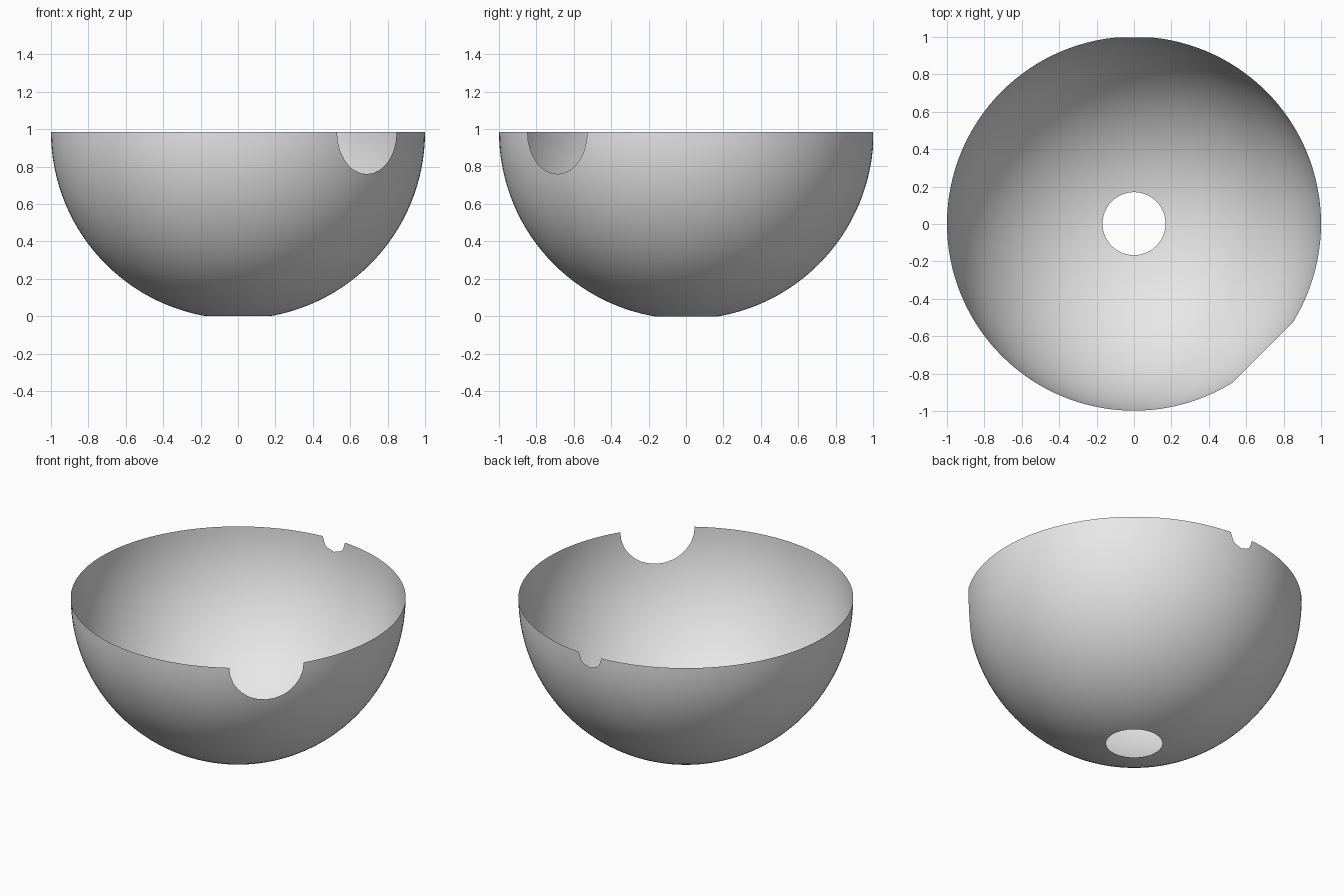
import bpy, bmesh, math
from mathutils import Vector

if "Cube" in bpy.data.objects:
    bpy.data.objects.remove(bpy.data.objects["Cube"])

# Thin spherical bowl; every round opening is a planar slice off the sphere
HOLE_R, BIG_R, SMALL_R = 0.17, 0.227, 0.085

bm = bmesh.new()
bmesh.ops.create_uvsphere(bm, u_segments=128, v_segments=64, radius=1.0)


def slice_off(normal, opening_radius):
    """Remove the cap lying along normal, leaving a circular opening."""
    n = Vector(normal).normalized()
    dist = math.sqrt(1 - opening_radius ** 2)
    bmesh.ops.bisect_plane(bm, geom=bm.verts[:] + bm.edges[:] + bm.faces[:],
                           dist=1e-5, plane_co=n * dist, plane_no=n, clear_outer=True)


slice_off((0, 0, 1), 1.0)          # open rim
slice_off((0, 0, -1), HOLE_R)      # drain hole
slice_off((1, -1, 0), BIG_R)       # large front-right rim notch
slice_off((0, 1, 0), SMALL_R)      # small back rim notch

# Stand on the floor and centre front to back
y_mid = (max(v.co.y for v in bm.verts) + min(v.co.y for v in bm.verts)) / 2
z_min = min(v.co.z for v in bm.verts)
bmesh.ops.translate(bm, verts=bm.verts, vec=(0, -y_mid, -z_min))
for f in bm.faces:
    f.smooth = True

mesh = bpy.data.meshes.new("bowl")
bm.to_mesh(mesh)
bm.free()
bowl = bpy.data.objects.new("bowl", mesh)
bpy.context.collection.objects.link(bowl)

grey = bpy.data.materials.new("light grey")
grey.diffuse_color = (0.8, 0.8, 0.8, 1)
grey.use_nodes = True
grey.node_tree.nodes["Principled BSDF"].inputs["Base Color"].default_value = grey.diffuse_color
mesh.materials.append(grey)
